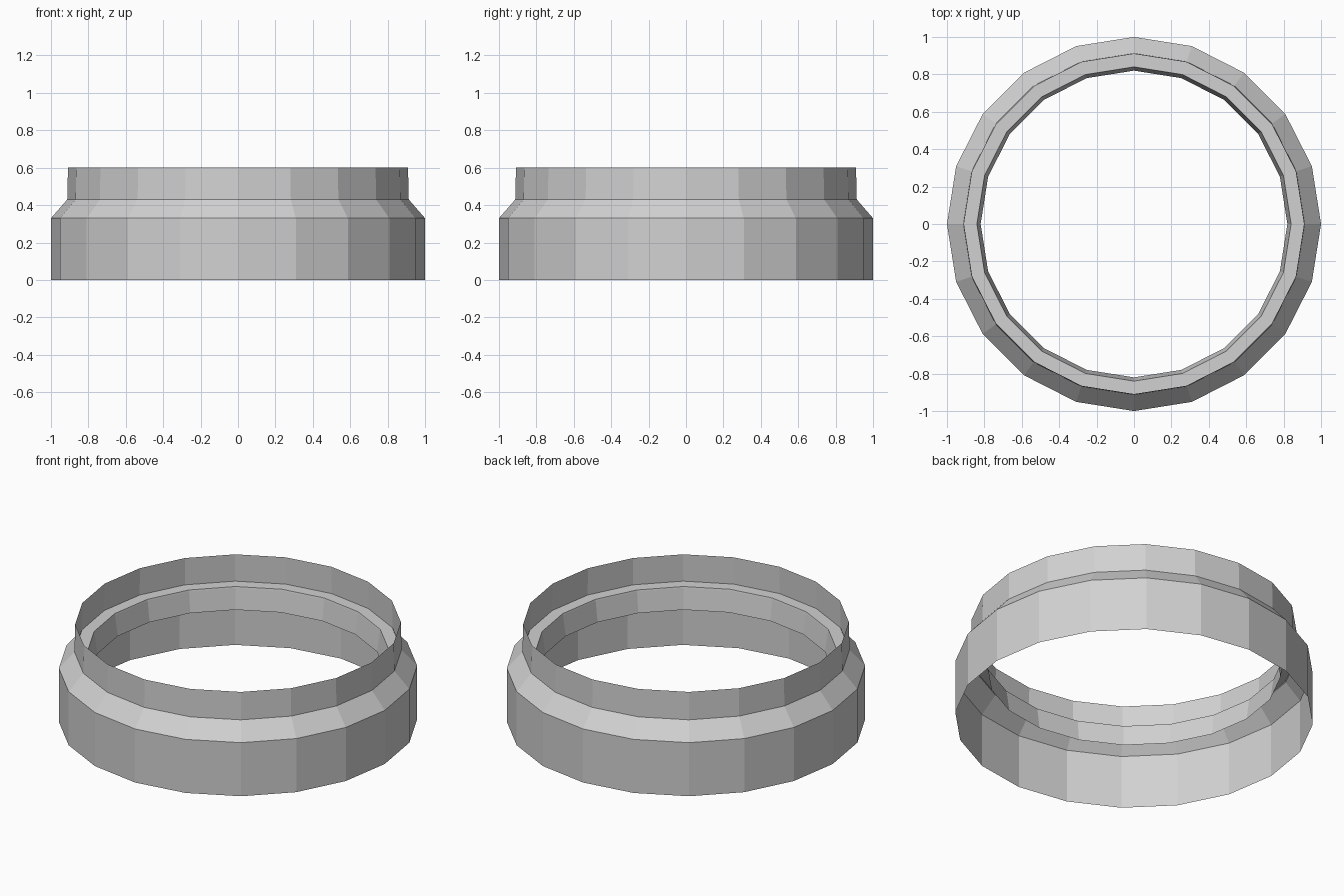
import bpy, bmesh, math

if "Cube" in bpy.data.objects:
    bpy.data.objects.remove(bpy.data.objects["Cube"])

SIDES = 20

# one plain grey for the whole ring
grey = bpy.data.materials.new("light grey")
grey.diffuse_color = (0.64, 0.64, 0.64, 1.0)
grey.use_nodes = True
grey.node_tree.nodes["Principled BSDF"].inputs["Base Color"].default_value = grey.diffuse_color


def lathe(name, profile):
    """Spin an open (radius, height) profile into a flat-faced ring."""
    bm = bmesh.new()
    rings = []
    for r, z in profile:
        rings.append([bm.verts.new((r * math.cos(2 * math.pi * i / SIDES),
                                    r * math.sin(2 * math.pi * i / SIDES), z))
                      for i in range(SIDES)])
    for a, b in zip(rings, rings[1:]):
        for i in range(SIDES):
            j = (i + 1) % SIDES
            bm.faces.new((a[i], a[j], b[j], b[i]))
    mesh = bpy.data.meshes.new(name)
    bm.to_mesh(mesh)
    bm.free()
    mesh.materials.append(grey)
    obj = bpy.data.objects.new(name, mesh)
    bpy.context.collection.objects.link(obj)
    return obj


# outer wall, sloped shoulder and thin upper collar
lathe("outer_shell", [(1.0, 0.0), (1.0, 0.33), (0.913, 0.43), (0.909, 0.60)])

# flat ledge inside the collar, with a short lip and a hanging skirt
lathe("inner_ledge", [(0.911, 0.434), (0.84, 0.434), (0.838, 0.424), (0.82, 0.30)])
